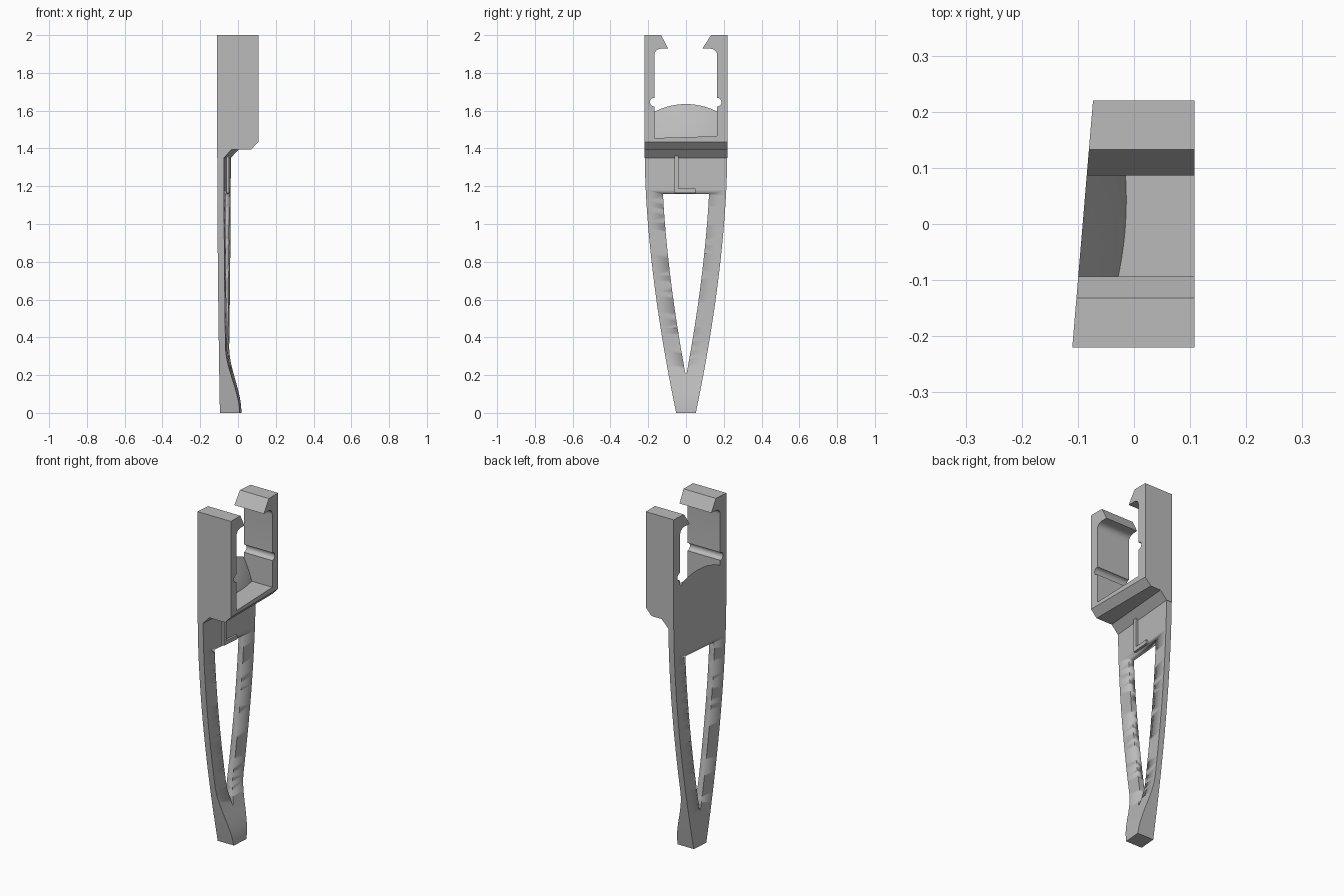
import bpy, bmesh, math

cube = bpy.data.objects.get("Cube")
if cube:
    bpy.data.objects.remove(cube, do_unlink=True)

grey = bpy.data.materials.new("plain grey")
grey.use_nodes = True
grey.diffuse_color = (0.5, 0.5, 0.5, 1)
grey.node_tree.nodes["Principled BSDF"].inputs["Base Color"].default_value = (0.5, 0.5, 0.5, 1)

HALF = 0.22      # half width of the head
FRONT = 0.108    # open side of the head
THICK = 0.035    # blade thickness


def back(y):
    """x of the slanted back plane."""
    return -0.0915 + 0.084 * y


def loft(name, rings):
    """Skin a closed solid through rings of equal point count."""
    bm = bmesh.new()
    rows = [[bm.verts.new(p) for p in ring] for ring in rings]
    n = len(rows[0])
    for a, b in zip(rows, rows[1:]):
        for i in range(n):
            j = (i + 1) % n
            bm.faces.new((a[i], a[j], b[j], b[i]))
    bm.faces.new(rows[0][::-1])
    bm.faces.new(rows[-1])
    bmesh.ops.recalc_face_normals(bm, faces=bm.faces)
    mesh = bpy.data.meshes.new(name)
    bm.to_mesh(mesh)
    bm.free()
    mesh.materials.append(grey)
    obj = bpy.data.objects.new(name, mesh)
    bpy.context.collection.objects.link(obj)
    bpy.ops.object.select_all(action='DESELECT')
    obj.select_set(True)
    bpy.context.view_layer.objects.active = obj
    bpy.ops.object.shade_smooth_by_angle(angle=math.radians(30))
    return obj


def arc(cy, cz, r, start, end, steps):
    """Points of an arc in the y-z plane, angles in degrees."""
    angles = [math.radians(start + (end - start) * i / steps) for i in range(steps + 1)]
    return [(cy + r * math.cos(a), cz + r * math.sin(a)) for a in angles]


def arm(side, inner, tip, lip, floor):
    """Profile of one hooked arm, from the floor up and round to the base."""
    pts = [(inner, floor)]
    pts += arc(inner, 1.645, 0.023, -90, 90, 12)                 # snap groove
    pts += arc(inner - 0.035, 1.893, 0.035, 0, 90, 8)            # fillet under hook
    pts += [(tip, 1.928), (lip, 2.0), (HALF, 2.0), (HALF, 1.435)]
    return [(side * y, z) for y, z in pts]


# Head: a U with inward hooks, cut off by the slanted back plane
profile = arm(1, 0.165, 0.086, 0.133, 1.465) + arm(-1, 0.168, 0.094, 0.132, 1.455)[::-1]
loft("clip_head", [[(back(y), y, z) for y, z in profile],
                   [(FRONT, y, z) for y, z in profile]])

# Neck: chamfered step between head and blade
loft("neck", [[(back(y), y, 1.35), (back(y) + THICK, y, 1.35),
               (back(y) + THICK + 0.042, y, 1.395), (0.07, y, 1.395),
               (FRONT, y, 1.435), (back(y), y, 1.435)] for y in (-HALF, HALF)])

# Rest: spherical bulge on the back wall of the pocket
RADIUS, DEPTH, CENTRE_Z, RIM = 0.676, 0.572, 1.275, 0.36
CENTRE_X, CENTRE_Y = -0.0915 - DEPTH, 0.048


def rest_ring(y, steps=14):
    """Outline of the bulge at one y, from the back plane out and down to the floor."""
    rim = CENTRE_Z + math.sqrt(RIM ** 2 - y ** 2)
    ring = [(back(y), y, 1.45), (back(y), y, rim)]
    for i in range(1, steps + 1):
        z = rim + (1.45 - rim) * i / steps
        x = CENTRE_X + math.sqrt(RADIUS ** 2 - (y - CENTRE_Y) ** 2 - (z - CENTRE_Z) ** 2)
        ring.append((max(x, back(y) + 0.0005), y, z))
    return ring


loft("curved_rest", [rest_ring(-0.169 + 0.336 * i / 24) for i in range(25)])


# Blade: tapering, with a swollen tip
def half_width(z):
    return 0.218 - 0.166 * max(0.0, 1 - z / 1.35) ** 1.7


def thickness(z):
    t = max(0.0, 1 - z / 0.35)
    return THICK + 0.07 * t * t * (3 - 2 * t)


def section(z, w, near, far):
    return [(back(-w) + near, -w, z), (back(w) + near, w, z),
            (back(w) + far, w, z), (back(-w) + far, -w, z)]


levels = [1.35 * i / 48 for i in range(49)]
blade = loft("blade", [section(z, half_width(z), 0, thickness(z)) for z in levels])

# L-shaped rib on the blade face, above the slot
rib = [(-0.06, 1.165), (0.05, 1.165), (0.05, 1.188), (-0.04, 1.188), (-0.04, 1.36), (-0.06, 1.36)]
loft("corner_rib", [[(back(y) + d, y, z) for y, z in rib] for d in (0.03, THICK + 0.013)])

# Slot cut through the blade
heights = [0.21 + 0.95 * i / 24 for i in range(25)]
slot = loft("slot_cutter", [section(z, max(half_width(z) - 0.09, 0.002), -0.1, 0.2)
                            for z in heights])
cut = blade.modifiers.new("slot", 'BOOLEAN')
cut.operation = 'DIFFERENCE'
cut.solver = 'EXACT'
cut.object = slot
slot.hide_render = True
slot.hide_set(True)
